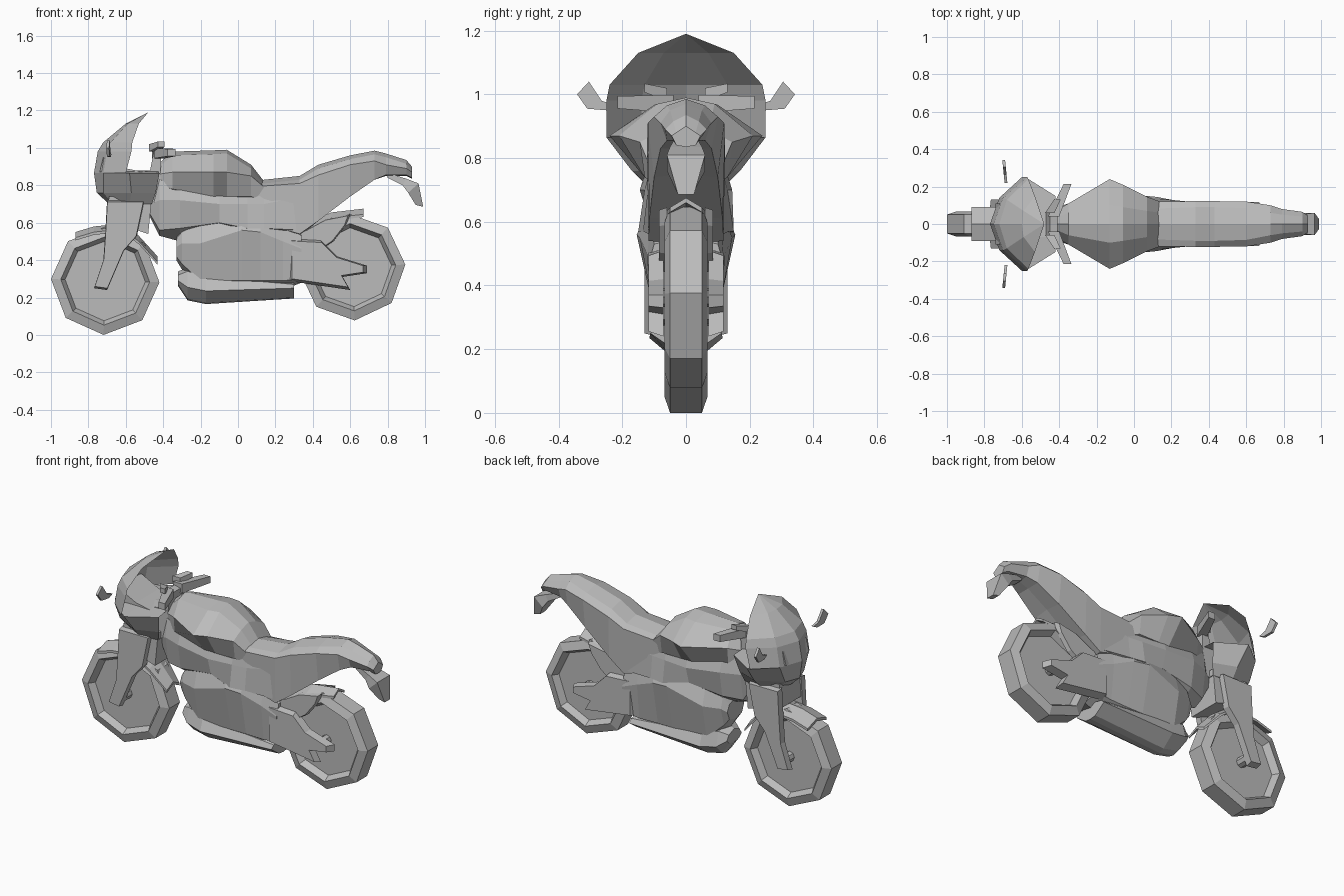
import bpy, bmesh, math
from mathutils import Vector

cube = bpy.data.objects.get("Cube")
if cube:
    bpy.data.objects.remove(cube)

grey = bpy.data.materials.new("plain_grey")
grey.use_nodes = True
COLOUR = (.5, .5, .5, 1)
grey.diffuse_color = COLOUR
grey.node_tree.nodes["Principled BSDF"].inputs["Base Color"].default_value = COLOUR


def finish(name, bm):
    """Turn a bmesh into a flat shaded object."""
    bmesh.ops.recalc_face_normals(bm, faces=bm.faces)
    mesh = bpy.data.meshes.new(name)
    bm.to_mesh(mesh)
    bm.free()
    mesh.materials.append(grey)
    obj = bpy.data.objects.new(name, mesh)
    bpy.context.collection.objects.link(obj)
    return obj


def skin(name, rings, closed=True, caps=True):
    """Bridge a series of equal point rings."""
    bm = bmesh.new()
    loops = [[bm.verts.new(p) for p in ring] for ring in rings]
    count = len(loops[0])
    for a, b in zip(loops, loops[1:]):
        for i in range(count if closed else count - 1):
            j = (i + 1) % count
            bm.faces.new((a[i], a[j], b[j], b[i]))
    if caps:
        bm.faces.new(loops[0])
        bm.faces.new(loops[-1])
    bmesh.ops.remove_doubles(bm, verts=bm.verts, dist=.001)
    return finish(name, bm)


def mirrored(half):
    """Complete a half ring whose ends lie on the centre plane."""
    return half + [(x, -y, z) for x, y, z in half[-2:0:-1]]


def body(name, rows):
    """Rows: x, top, shoulder width, widest, its height, low width, its height, bottom."""
    rings = []
    for x, top, shoulder, wide, wide_z, low, low_z, bottom in rows:
        rings.append(mirrored([(x, 0, top), (x, shoulder, top - .02), (x, wide, wide_z),
                               (x, low, low_z), (x, 0, bottom)]))
    return skin(name, rings)


def guard(name, rows):
    """Thin arched mudguard from rows of x, height, half width."""
    return skin(name, [mirrored([(x, 0, z), (x, w, z - .03), (x, w, z - .045), (x, 0, z - .015)])
                       for x, z, w in rows])


def shell(name, rows):
    """Open curved panel from rows of height followed by half outline points."""
    rings = []
    for z, half in rows:
        rings.append([(x, -y, z) for x, y in half[:0:-1]] + [(x, y, z) for x, y in half])
    return skin(name, rings, closed=False, caps=False)


def prism(name, outline, near, far, inset=1.0):
    """Side outline extruded across y; the far face can shrink about its middle."""
    cx = sum(p[0] for p in outline) / len(outline)
    cz = sum(p[1] for p in outline) / len(outline)
    return skin(name, [[(x, near, z) for x, z in outline],
                       [(cx + (x - cx) * inset, far, cz + (z - cz) * inset) for x, z in outline]])


def pair(name, outline, near, far, inset=1.0):
    for side, s in (("left", 1), ("right", -1)):
        prism(f"{side}_{name}", outline, s * near, s * far, inset)


def bar(name, start, end, w, h, tip=.7):
    """Tapering rectangular bar, built on both sides."""
    for side, s in (("left", 1), ("right", -1)):
        rings = []
        for p, k in ((start, 1), (end, tip)):
            c = Vector((p[0], p[1] * s, p[2]))
            rings.append([c + Vector((a * w * k, 0, b * h * k))
                          for a, b in ((-1, -1), (1, -1), (1, 1), (-1, 1))])
        skin(f"{side}_{name}", rings)


def wheel(name, x, z, radius, turn):
    """Eight sided tyre with sloped shoulders and a recessed disc."""
    profile = [(.02, .09), (.03, .09), (.03, .03), (.74, .03), (.82, .068), (1, .05)]
    profile = [(r * (radius if r > .1 else 1), y) for r, y in profile]
    profile += [(r, -y) for r, y in reversed(profile)]
    rings = []
    for r, y in profile:
        rings.append([(x + r * math.cos(turn + i * math.tau / 8), y,
                       z + r * math.sin(turn + i * math.tau / 8)) for i in range(8)])
    return skin(name, rings)


# Wheels and mudguards
wheel("front_wheel", -.71, .29, .29, -.03)
wheel("rear_wheel", .61, .362, .285, .05)
guard("front_mudguard", [(-.87, .55, .09), (-.77, .58, .09), (-.62, .595, .09),
                         (-.53, .53, .085), (-.43, .42, .06)])
guard("rear_mudguard", [(.32, .57, .06), (.42, .62, .07), (.5, .655, .07), (.67, .675, .05)])
pair("rear_mudguard_side", [(.28, .54), (.36, .56), (.47, .62), (.6, .645), (.58, .59), (.51, .5),
                            (.42, .44), (.3, .44)], .06, .085, .92)

# Fork, steering head and handlebars
pair("fork_leg", [(-.7, .72), (-.71, .54), (-.72, .4), (-.77, .25), (-.7, .24),
                  (-.61, .45), (-.54, .53), (-.5, .72)], .09, .13, .96)
prism("fork_crown", [(-.69, .74), (-.7, .6), (-.6, .58), (-.48, .54), (-.46, .74)], -.1, .1)
prism("steering_head", [(-.6, .74), (-.58, .86), (-.47, .88), (-.45, .98), (-.41, .97),
                        (-.42, .72), (-.48, .69)], -.07, .07)
bar("handlebar", (-.43, .04, .97), (-.355, .215, .975), .03, .028)
bar("brake_lever", (-.45, .06, 1), (-.41, .13, 1.02), .025, .02)

# Front fairing, windscreen and mirrors
shell("lower_fairing", [
    (.7, [(-.69, 0), (-.67, 0), (-.58, 0), (-.46, 0)]),
    (.7, [(-.69, 0), (-.67, .06), (-.58, .11), (-.46, .1)]),
    (.76, [(-.755, 0), (-.72, .09), (-.57, .17), (-.44, .12)]),
    (.865, [(-.77, 0), (-.72, .14), (-.58, .25), (-.42, .15)]),
    (.88, [(-.76, 0), (-.72, 0), (-.58, 0), (-.43, 0)])])
shell("windscreen", [
    (.865, [(-.77, 0), (-.72, .14), (-.6, .25)]),
    (.98, [(-.75, 0), (-.7, .14), (-.57, .25)]),
    (1.03, [(-.72, 0), (-.68, .13), (-.565, .24)]),
    (1.13, [(-.6, 0), (-.59, .07), (-.53, .15)]),
    (1.19, [(-.48, 0), (-.48, 0), (-.48, 0)])])
prism("dash", [(-.74, .87), (-.72, .95), (-.6, .89), (-.5, .87)], -.11, .11)
for side, s in (("left", 1), ("right", -1)):
    outline = [(.22, .965), (.265, .98), (.305, 1.04), (.342, 1), (.31, .955), (.25, .95)]
    skin(f"{side}_mirror", [[(x - .1 * (y - .3), s * y, z) for y, z in outline] for x in (-.7, -.685)])

# Fuel tank and frame
body("fuel_tank", [
    (-.42, .92, .03, .07, .86, .06, .8, .78),
    (-.35, .98, .06, .11, .87, .1, .78, .74),
    (-.13, .987, .1, .24, .87, .13, .74, .7),
    (-.06, .99, .09, .21, .87, .13, .74, .7),
    (.07, .91, .07, .145, .85, .13, .74, .7),
    (.14, .82, .06, .12, .79, .1, .72, .7)])
body("frame", [
    (-.49, .72, .03, .05, .69, .04, .68, .67),
    (-.42, .85, .07, .085, .72, .06, .56, .53),
    (-.31, .82, .1, .125, .72, .1, .57, .5),
    (-.1, .8, .12, .145, .7, .115, .6, .5),
    (.05, .8, .11, .13, .7, .15, .57, .5),
    (.14, .8, .11, .12, .7, .135, .57, .5),
    (.34, .8, .1, .115, .74, .115, .56, .53)])

# Engine, belly pan and swingarm
body("engine", [
    (-.33, .53, .06, .08, .47, .06, .42, .4),
    (-.3, .57, .08, .1, .49, .07, .38, .35),
    (-.2, .62, .1, .13, .49, .09, .29, .24),
    (.02, .64, .12, .155, .56, .095, .29, .22),
    (.12, .64, .12, .145, .55, .095, .29, .22),
    (.24, .61, .11, .122, .5, .1, .29, .24),
    (.34, .55, .1, .12, .46, .1, .3, .28)])
body("belly_pan", [
    (-.32, .34, .05, .07, .29, .05, .27, .26),
    (-.27, .36, .08, .1, .255, .04, .195, .185),
    (-.17, .33, .09, .115, .235, .04, .172, .165),
    (.3, .29, .09, .112, .25, .04, .2, .195)])
pair("swingarm", [(.26, .52), (.44, .51), (.53, .42), (.69, .37), (.69, .33), (.56, .31),
                  (.6, .24), (.26, .29)], .07, .118, .88)

# Seat, tail and plate holder
body("seat_and_tail", [
    (.05, .82, .08, .12, .79, .11, .62, .6),
    (.33, .85, .09, .122, .81, .118, .54, .53),
    (.43, .91, .09, .122, .855, .115, .61, .62),
    (.6, .96, .085, .12, .91, .1, .74, .75),
    (.73, .985, .06, .1, .93, .08, .83, .83),
    (.79, .97, .05, .08, .91, .06, .855, .85),
    (.9, .935, .04, .065, .89, .04, .855, .85),
    (.93, .9, .03, .045, .87, .03, .84, .835)])
plate_rows = [((.79, .87), (.8, .84), .03), ((.9, .835), (.88, .8), .05),
              ((.965, .81), (.91, .76), .06), ((.99, .685), (.95, .695), .025)]
skin("plate_holder", [[(a[0], -w, a[1]), (a[0], w, a[1]), (b[0], w, b[1]), (b[0], -w, b[1])]
                      for a, b, w in plate_rows])
